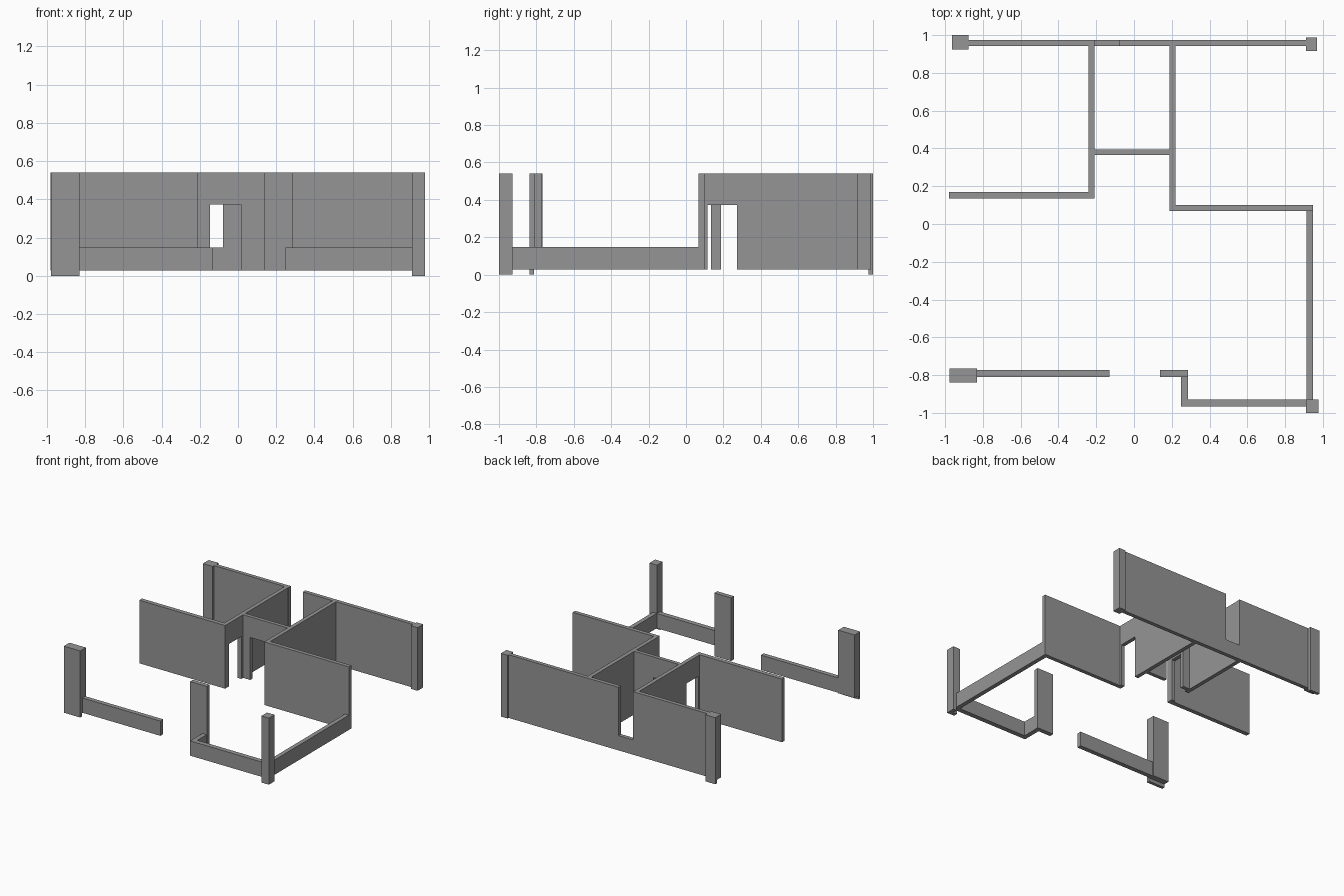
import bpy, bmesh

if "Cube" in bpy.data.objects:
    bpy.data.objects.remove(bpy.data.objects["Cube"])

BASE, SILL, DOOR, TOP = 0.028, 0.148, 0.372, 0.54

# Dark grey shared by every part
grey = bpy.data.materials.new("dark_grey")
grey.diffuse_color = (0.3, 0.3, 0.3, 1)
grey.use_nodes = True
grey.node_tree.nodes["Principled BSDF"].inputs["Base Color"].default_value = grey.diffuse_color


def prism(name, axis, profile, lo, hi):
    """Extrude a 2D outline along an axis (x: y,z outline; y: x,z; z: x,y)."""
    place = {"x": lambda a, b, t: (t, a, b),
             "y": lambda a, b, t: (a, t, b),
             "z": lambda a, b, t: (a, b, t)}[axis]
    bm = bmesh.new()
    low = [bm.verts.new(place(a, b, lo)) for a, b in profile]
    high = [bm.verts.new(place(a, b, hi)) for a, b in profile]
    bm.faces.new(low)
    bm.faces.new(high)
    n = len(profile)
    for i in range(n):
        j = (i + 1) % n
        bm.faces.new((low[i], low[j], high[j], high[i]))
    bmesh.ops.recalc_face_normals(bm, faces=bm.faces)
    mesh = bpy.data.meshes.new(name)
    bm.to_mesh(mesh)
    bm.free()
    mesh.materials.append(grey)
    obj = bpy.data.objects.new(name, mesh)
    bpy.context.collection.objects.link(obj)
    return obj


def wall(name, x0, x1, y0, y1, top=TOP, bottom=BASE):
    return prism(name, "z", [(x0, y0), (x1, y0), (x1, y1), (x0, y1)], bottom, top)


def door_outline(a, b, d0, d1):
    """Wall outline from a to b with a doorway between d0 and d1."""
    return [(a, BASE), (d0, BASE), (d0, DOOR), (d1, DOOR), (d1, BASE),
            (b, BASE), (b, TOP), (a, TOP)]


# Back wall with an open-topped window notch
prism("back_wall", "y",
      [(-0.875, BASE), (0.91, BASE), (0.91, TOP), (-0.078, TOP), (-0.078, SILL),
       (-0.208, SILL), (-0.208, TOP), (-0.875, TOP)], 0.943, 0.975)

# Inner walls with doorways
prism("left_inner_wall", "x", door_outline(0.135, 0.943, 0.187, 0.342), -0.242, -0.21)
prism("right_inner_wall", "x", door_outline(0.068, 0.943, 0.115, 0.272), 0.188, 0.22)
prism("middle_inner_wall", "y", door_outline(-0.21, 0.188, -0.146, 0.015), 0.365, 0.395)

# Side room walls
wall("left_room_wall", -0.98, -0.242, 0.135, 0.17)
wall("right_room_wall", 0.22, 0.947, 0.068, 0.1)

# Low terrace walls
wall("terrace_side_wall", 0.912, 0.947, -0.928, 0.068, SILL)
wall("terrace_front_wall", 0.248, 0.912, -0.967, -0.928, SILL)
wall("terrace_return_wall", 0.248, 0.285, -0.928, -0.81, SILL)
wall("front_left_low_wall", -0.83, -0.13, -0.81, -0.773, SILL)
wall("entrance_pier", 0.137, 0.287, -0.81, -0.773)

# Corner posts, the outer cladding reaching the ground
prism("front_left_post", "x",
      [(-0.838, 0), (-0.813, 0), (-0.813, BASE), (-0.766, BASE),
       (-0.766, TOP), (-0.838, TOP)], -0.977, -0.83)
prism("back_left_post", "x",
      [(1.0, 0), (0.975, 0), (0.975, BASE), (0.925, BASE),
       (0.925, TOP), (1.0, TOP)], -0.963, -0.875)
wall("back_right_post", 0.91, 0.97, 0.916, 0.988)
wall("front_right_post", 0.91, 0.977, -1.0, -0.928)
prism("front_right_post_foot", "z",
      [(0.91, -1.0), (0.977, -1.0), (0.977, -0.928), (0.947, -0.928),
       (0.947, -0.967), (0.91, -0.967)], 0, BASE)
